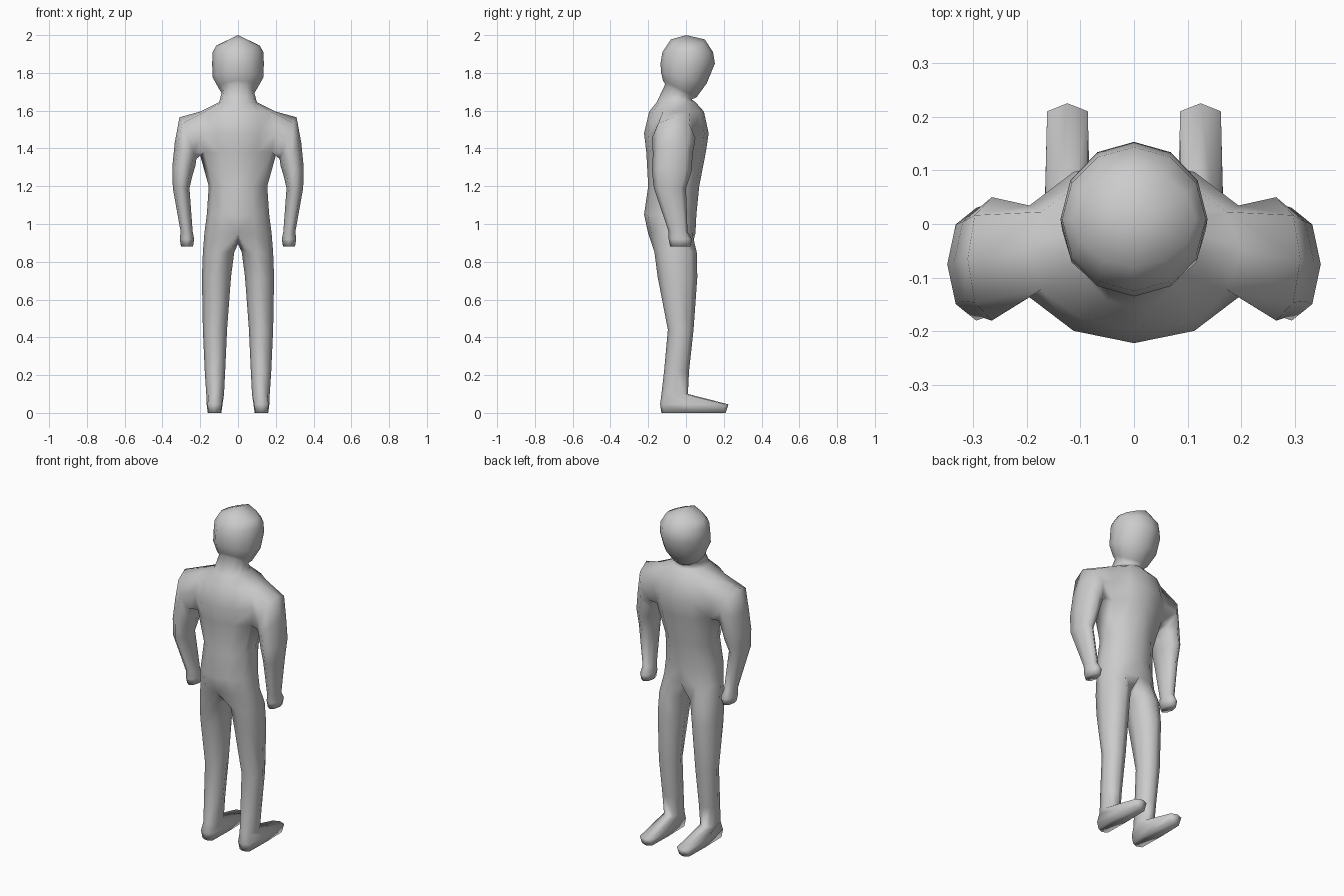
import bpy, bmesh
from math import sin, cos, radians, copysign

if "Cube" in bpy.data.objects:
    bpy.data.objects.remove(bpy.data.objects["Cube"])

bm = bmesh.new()


def spow(v, p):
    return copysign(abs(v) ** p, v)


def half_ring(z, yb, yf, rx, tilt=0.0, ridge=0.0):
    """Half of a trunk section, back centre to front centre (7 points)."""
    cy, ry, pts = (yb + yf) / 2, (yf - yb) / 2, []
    for i in range(7):
        a = radians(-90 + 30 * i)
        c = 0.0 if i in (0, 6) else cos(a)
        pts.append(bm.verts.new((rx * c, cy + ry * sin(a),
                                 z + tilt * sin(a) + ridge * (1 - c))))
    return pts


def limb_ring(angles, cx, cy, z, rx, ry, dz=0.0, px=1.0, py=1.0):
    """Eight-sided limb section; angle 0 points to the body centre."""
    pts = []
    for d in angles:
        a = radians(d)
        c, s = spow(cos(a), px), spow(sin(a), py)
        pts.append(bm.verts.new((cx - rx * c, cy + ry * s, z - dz * c)))
    return pts


def loft_limb(loop, angles, sections):
    for sec in sections:
        ring = limb_ring(angles, *sec)
        for i in range(8):
            j = (i + 1) % 8
            bm.faces.new((loop[i], loop[j], ring[j], ring[i]))
        loop = ring
    bm.faces.new(loop)


# trunk, neck and head sections: z, back y, front y, half width, tilt, ridge
trunk = [half_ring(*s) for s in (
    (0.95, -0.20, 0.05, 0.178),
    (1.05, -0.222, 0.055, 0.165),
    (1.20, -0.20, 0.07, 0.155),
    (1.38, -0.21, 0.105, 0.205),
    (1.48, -0.222, 0.12, 0.225),
    (1.595, -0.195, 0.095, 0.20),
    (1.645, -0.155, 0.05, 0.10),
    (1.70, -0.11, 0.03, 0.085, -0.04),
    (1.715, -0.122, 0.055, 0.10, -0.045),
    (1.775, -0.132, 0.11, 0.134, -0.03),
    (1.85, -0.135, 0.153, 0.137),
    (1.91, -0.125, 0.143, 0.134),
    (1.945, -0.08, 0.10, 0.115, 0.0, 0.032),
)]
ARM_ROWS, ARM_COLS = (3, 4), (2, 3)
for r in range(len(trunk) - 1):
    a, b = trunk[r], trunk[r + 1]
    for c in range(6):
        if not (r in ARM_ROWS and c in ARM_COLS):   # leave the armhole open
            bm.faces.new((a[c], a[c + 1], b[c + 1], b[c]))

# crown
apex = bm.verts.new((0, 0, 2.0))
for c in range(6):
    bm.faces.new((trunk[-1][c], trunk[-1][c + 1], apex))

# arm and hand, grown out of the armhole
A, B, C = trunk[3:6]
loft_limb([A[2], A[3], A[4], B[4], C[4], C[3], C[2], B[2]],
          [-45, 0, 45, 90, 135, 180, 225, 270], (
    (0.265, -0.065, 1.455, 0.045, 0.115, 0.11),
    (0.280, -0.070, 1.37, 0.055, 0.105, 0.06),
    (0.294, -0.075, 1.28, 0.054, 0.105, 0.02),
    (0.301, -0.085, 1.19, 0.044, 0.085),
    (0.272, -0.042, 0.96, 0.032, 0.050),
    (0.270, -0.030, 0.92, 0.038, 0.062),
    (0.270, -0.030, 0.882, 0.032, 0.054),
))

# leg and foot, grown out of the hip section and a crotch point
crotch = bm.verts.new((0, -0.07, 0.895))
loft_limb(trunk[0] + [crotch],
          [-45, -90, -135, 180, 135, 90, 45, 0], (
    (0.103, -0.055, 0.85, 0.083, 0.112),
    (0.114, -0.045, 0.72, 0.077, 0.105),
    (0.122, -0.028, 0.44, 0.064, 0.068),
    (0.122, -0.050, 0.22, 0.054, 0.066),
    (0.121, -0.060, 0.10, 0.047, 0.070),
    (0.124, 0.044, 0.045, 0.042, 0.181, 0.0, 0.3, 0.25),
    (0.124, 0.040, 0.0, 0.036, 0.170, 0.0, 0.3, 0.25),
))

# other half
bmesh.ops.mirror(bm, geom=bm.verts[:] + bm.edges[:] + bm.faces[:],
                 axis='X', merge_dist=0.0005)
bmesh.ops.remove_doubles(bm, verts=bm.verts[:], dist=0.0005)
bmesh.ops.recalc_face_normals(bm, faces=bm.faces[:])
for f in bm.faces:
    f.smooth = True

mesh = bpy.data.meshes.new("human_body")
bm.to_mesh(mesh)
bm.free()
body = bpy.data.objects.new("human_body", mesh)
bpy.context.collection.objects.link(body)
grey = bpy.data.materials.new("light_grey")
grey.diffuse_color = (0.6, 0.6, 0.6, 1)
grey.use_nodes = True
grey.node_tree.nodes["Principled BSDF"].inputs["Base Color"].default_value = grey.diffuse_color
mesh.materials.append(grey)
